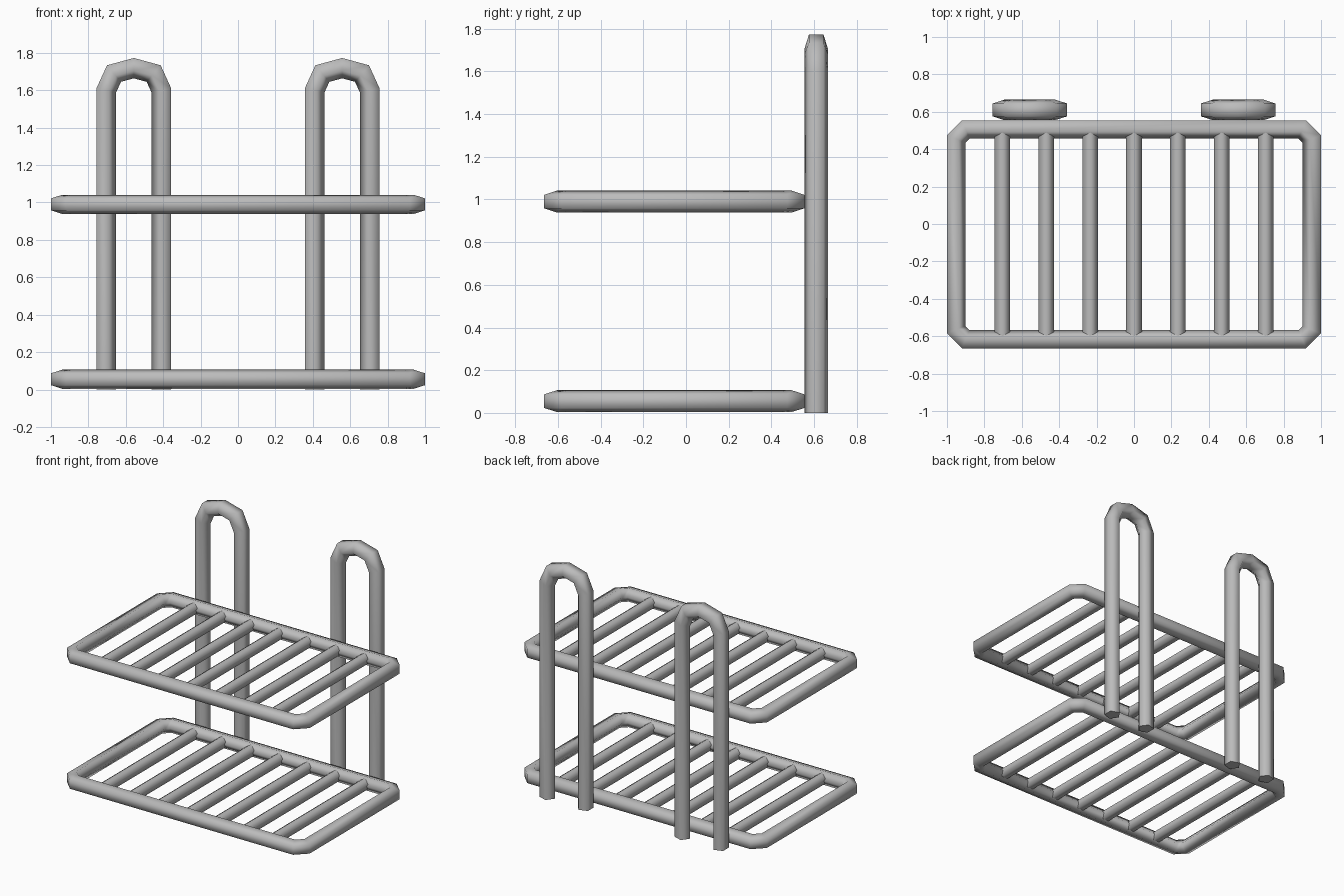
import bpy, bmesh, math
from mathutils import Vector

if "Cube" in bpy.data.objects:
    bpy.data.objects.remove(bpy.data.objects["Cube"], do_unlink=True)

SIDES = 5
metal = bpy.data.materials.new("grey metal")
metal.use_nodes = True
GREY = (0.5, 0.5, 0.5, 1)
metal.diffuse_color = GREY
metal.node_tree.nodes["Principled BSDF"].inputs["Base Color"].default_value = GREY


def bar(name, path, normal, radius, closed=False):
    """Sweep a five-sided bar along a planar path, mitred, flat side outward."""
    pts = [Vector(p) for p in path]
    n, count = Vector(normal), len(path)
    bm = bmesh.new()
    rings = []
    for i, p in enumerate(pts):
        before = p - pts[i - 1] if closed or i > 0 else pts[1] - p
        after = pts[(i + 1) % count] - p if closed or i < count - 1 else before
        a = before.normalized().cross(n)
        b = after.normalized().cross(n)
        out = (a + b).normalized()
        out /= out.dot(a)  # mitre stretch
        ring = []
        for k in range(SIDES):
            t = math.tau * (k + 0.5) / SIDES
            ring.append(bm.verts.new(p + radius * (out * math.cos(t) + n * math.sin(t))))
        rings.append(ring)
    for i in range(count if closed else count - 1):
        r, s = rings[i], rings[(i + 1) % count]
        for k in range(SIDES):
            m = (k + 1) % SIDES
            bm.faces.new((r[k], r[m], s[m], s[k]))
    if not closed:
        bm.faces.new(rings[0])
        bm.faces.new(rings[-1])
    bmesh.ops.recalc_face_normals(bm, faces=bm.faces)
    mesh = bpy.data.meshes.new(name)
    bm.to_mesh(mesh)
    bm.free()
    mesh.materials.append(metal)
    ob = bpy.data.objects.new(name, mesh)
    bpy.context.collection.objects.link(ob)
    bpy.ops.object.select_all(action="DESELECT")
    ob.select_set(True)
    bpy.context.view_layer.objects.active = ob
    bpy.ops.object.shade_smooth_by_angle(angle=math.radians(80))
    return ob


# Shelves: a rectangular frame with cut corners and seven slats
X, FRONT, BACK, CUT = 0.956, -0.621, 0.511, 0.054
for level, z in (("lower", 0.055), ("upper", 0.99)):
    outline = [(X, FRONT + CUT), (X, BACK - CUT), (X - CUT, BACK), (CUT - X, BACK),
               (-X, BACK - CUT), (-X, FRONT + CUT), (CUT - X, FRONT), (X - CUT, FRONT)]
    bar(level + "_shelf_frame", [(x, y, z) for x, y in outline], (0, 0, 1), 0.054, True)
    for i in range(-3, 4):
        x = i * 0.2345
        bar(f"{level}_shelf_slat_{i + 4}", [(x, FRONT, z), (x, BACK, z)], (1, 0, 0), 0.0436)

# Back supports: two upright hoops
half = [(0.153, 0), (0.153, 1.6), (0.11, 1.694)]
hoop = half + [(0, 1.724)] + [(-x, z) for x, z in reversed(half)]
for side, cx in (("left", 0.557), ("right", -0.557)):
    bar(side + "_back_hoop", [(cx + x, 0.61, z) for x, z in hoop], (0, -1, 0), 0.058)
